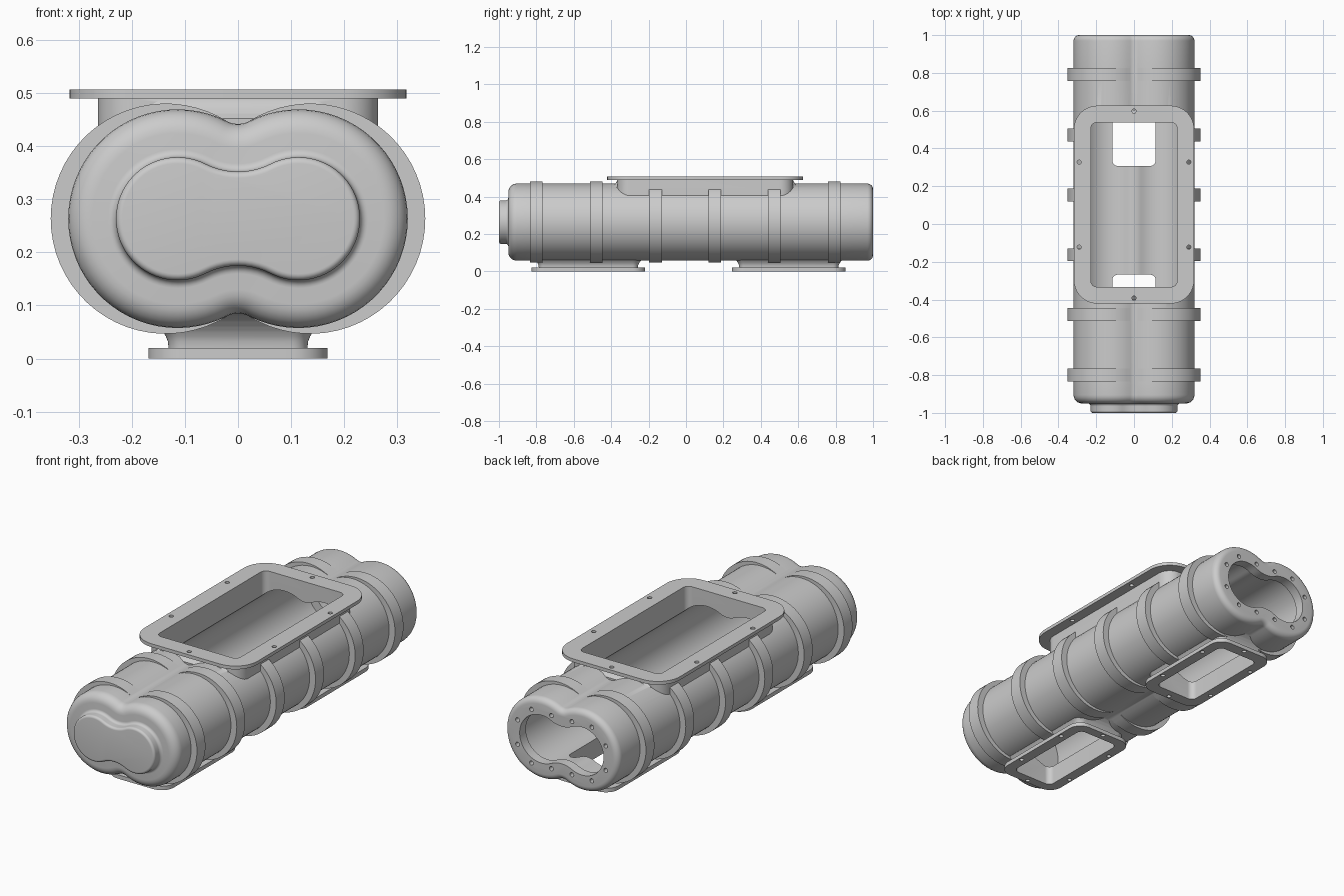
import bpy, bmesh
from math import sin, cos, pi, sqrt, atan2, radians

if "Cube" in bpy.data.objects:
    bpy.data.objects.remove(bpy.data.objects["Cube"])

ZC = 0.2635  # height of the housing axis


def peanut(c, r, f, n=44, nf=10):
    """Two lobes of radius r at x = +-c, waists blended with radius f."""
    h = sqrt((r + f) ** 2 - c * c)
    a = atan2(h, c)
    pts = []
    for cx, cz, rad, a0, a1, k0, k1, m in (
            (c, 0, r, a - pi, pi - a, 0, n, n), (0, h, f, -a, a - pi, 1, nf - 1, nf),
            (-c, 0, r, a, 2 * pi - a, 0, n, n), (0, -h, f, pi - a, a, 1, nf - 1, nf)):
        for k in range(k0, k1 + 1):
            t = a0 + (a1 - a0) * k / m
            pts.append((cx + rad * cos(t), cz + rad * sin(t)))
    return pts


def rounded_rect(hx, hy, r, n=10):
    pts = []
    for q, (sx, sy) in enumerate(((1, 1), (-1, 1), (-1, -1), (1, -1))):
        for k in range(n + 1):
            t = (q + k / n) * pi / 2
            pts.append((sx * (hx - r) + r * cos(t), sy * (hy - r) + r * sin(t)))
    return pts


def loft(name, rings):
    bm = bmesh.new()
    loops = [[bm.verts.new(p) for p in ring] for ring in rings]
    for a, b in zip(loops, loops[1:]):
        for i in range(len(a)):
            j = (i + 1) % len(a)
            bm.faces.new((a[i], a[j], b[j], b[i]))
    bm.faces.new(loops[0])
    bm.faces.new(loops[-1])
    bmesh.ops.recalc_face_normals(bm, faces=bm.faces)
    me = bpy.data.meshes.new(name)
    bm.to_mesh(me)
    bm.free()
    ob = bpy.data.objects.new(name, me)
    bpy.context.collection.objects.link(ob)
    return ob


def peanut_loft(name, c, r, f, steps):
    """steps are (y, inward offset) pairs."""
    return loft(name, [[(x, y, z + ZC) for x, z in peanut(c, r - d, f + d)] for y, d in steps])


def rect_loft(name, yc, hx, hy, r, steps):
    """steps are (z, outward offset) pairs."""
    return loft(name, [[(x, y + yc, z) for x, y in rounded_rect(hx + d, hy + d, r + d)]
                       for z, d in steps])


def quarter(y, d, ry, rd, convex=True, n=6):
    """Rounded corner from (y, d + rd) to (y + ry, d) or its concave twin."""
    out = []
    for k in range(n + 1):
        t = k / n * pi / 2
        if convex:
            out.append((y + ry * (1 - cos(t)), d + rd * (1 - sin(t))))
        else:
            out.append((y + ry * sin(t), d + rd * cos(t)))
    return out


def combine(target, other, op):
    m = target.modifiers.new(op, 'BOOLEAN')
    m.operation, m.solver, m.object = op, 'EXACT', other
    bpy.context.view_layer.objects.active = target
    bpy.ops.object.modifier_apply(modifier=m.name)
    bpy.data.objects.remove(other, do_unlink=True)


def bolt_holes(spots, axis, rad=0.011):
    """One cutter holding a cylinder for each (x, y, z, half length)."""
    bm = bmesh.new()
    for x, y, z, half in spots:
        rings = []
        for s in (-half, half):
            ring = []
            for k in range(16):
                u, v = rad * cos(k * pi / 8), rad * sin(k * pi / 8)
                ring.append(bm.verts.new((x + u, y + v, z + s) if axis == 'z'
                                         else (x + u, y + s, z + v)))
            rings.append(ring)
        for k in range(16):
            j = (k + 1) % 16
            bm.faces.new((rings[0][k], rings[0][j], rings[1][j], rings[1][k]))
        bm.faces.new(rings[0])
        bm.faces.new(rings[1])
    bmesh.ops.recalc_face_normals(bm, faces=bm.faces)
    me = bpy.data.meshes.new("bolt_holes")
    bm.to_mesh(me)
    bm.free()
    ob = bpy.data.objects.new("bolt_holes", me)
    ob.hide_render = True
    bpy.context.collection.objects.link(ob)
    return ob


# Twin-lobe housing with the raised front boss and rounded ends
steps = quarter(-1, 0.09, 0.012, 0.012)
steps += quarter(-0.965, 0.075, 0.015, 0.015, convex=False)
steps += quarter(-0.95, 0, 0.045, 0.045)
steps += [(-y, d) for y, d in reversed(quarter(-1, 0, 0.03, 0.03))]
housing = peanut_loft("housing", 0.114, 0.206, 0.045, steps)

# Six reinforcing bands
for y in (-0.8, -0.48, -0.163, 0.153, 0.472, 0.792):
    band = peanut_loft("band", 0.136, 0.217, 0.002, [(y - 0.034, 0), (y + 0.034, 0)])
    combine(housing, band, 'UNION')

# Top inlet neck with its flange, and the fillets at both neck ends
TOP_Y = 0.1025
inlet = rect_loft("top_inlet", TOP_Y, 0.264, 0.47, 0.07,
                  [(0.27, 0), (0.49, 0), (0.49, 0.054), (0.507, 0.054)])
combine(housing, inlet, 'UNION')
fillet = rect_loft("inlet_fillet", TOP_Y, 0.19, 0.469, 0.05,
                   [(0.3, 0.032), (0.452, 0.032), (0.462, 0.019), (0.474, 0.008), (0.489, 0)])
combine(housing, fillet, 'UNION')

# Two bottom ports with foot flanges: (centre y, opening half length)
FEET = ((-0.522, 0.254), (0.55, 0.243))
for y, half in FEET:
    foot = rect_loft("foot_port", y, 0.131, 0.265, 0.03,
                     [(0, 0.038), (0.02, 0.038), (0.02, 0), (0.032, 0.001), (0.042, 0.005),
                      (0.05, 0.01), (0.06, 0.018), (0.07, 0.028), (0.08, 0.043),
                      (0.092, 0.07), (0.2, 0.07)])
    combine(housing, foot, 'UNION')

# Hollow inside with a narrower mouth at the back, and the three rectangular openings
hollow = peanut_loft("hollow", 0.114, 0.206, 0.045,
                     [(-0.91, 0.04), (0.95, 0.04), (0.95, 0.084), (1.1, 0.084)])
combine(housing, hollow, 'DIFFERENCE')
combine(housing, rect_loft("top_cut", TOP_Y, 0.228, 0.435, 0.03, [(0.268, 0), (0.6, 0)]),
        'DIFFERENCE')
for y, half in FEET:
    combine(housing, rect_loft("foot_cut", y, 0.115, half, 0.03, [(-0.1, 0), (0.262, 0)]),
            'DIFFERENCE')

# Bolt holes in the top flange, foot flanges and back face
spots = [(s * 0.29, TOP_Y + t * 0.225, 0.5, 0.03) for s in (-1, 1) for t in (-1, 1)]
spots += [(0, TOP_Y + t * 0.495, 0.5, 0.02) for t in (-1, 1)]
for y, half in FEET:
    spots += [(s * 0.152, y + t * 0.15, 0.005, 0.022) for s in (-1, 1) for t in (-1, 1)]
    spots += [(0, y + t * 0.286, 0.005, 0.022) for t in (-1, 1)]
combine(housing, bolt_holes(spots, 'z'), 'DIFFERENCE')
back = [(s * (0.115 + 0.147 * cos(radians(a))), 1, ZC + t * 0.147 * sin(radians(a)), 0.04)
        for s in (-1, 1) for t in (-1, 1) for a in (25, 68, 113)]
combine(housing, bolt_holes(back, 'y'), 'DIFFERENCE')

# Smooth shading with crisp edges
bpy.ops.object.select_all(action='DESELECT')
housing.select_set(True)
bpy.context.view_layer.objects.active = housing
bpy.ops.object.shade_smooth_by_angle(angle=radians(30))
